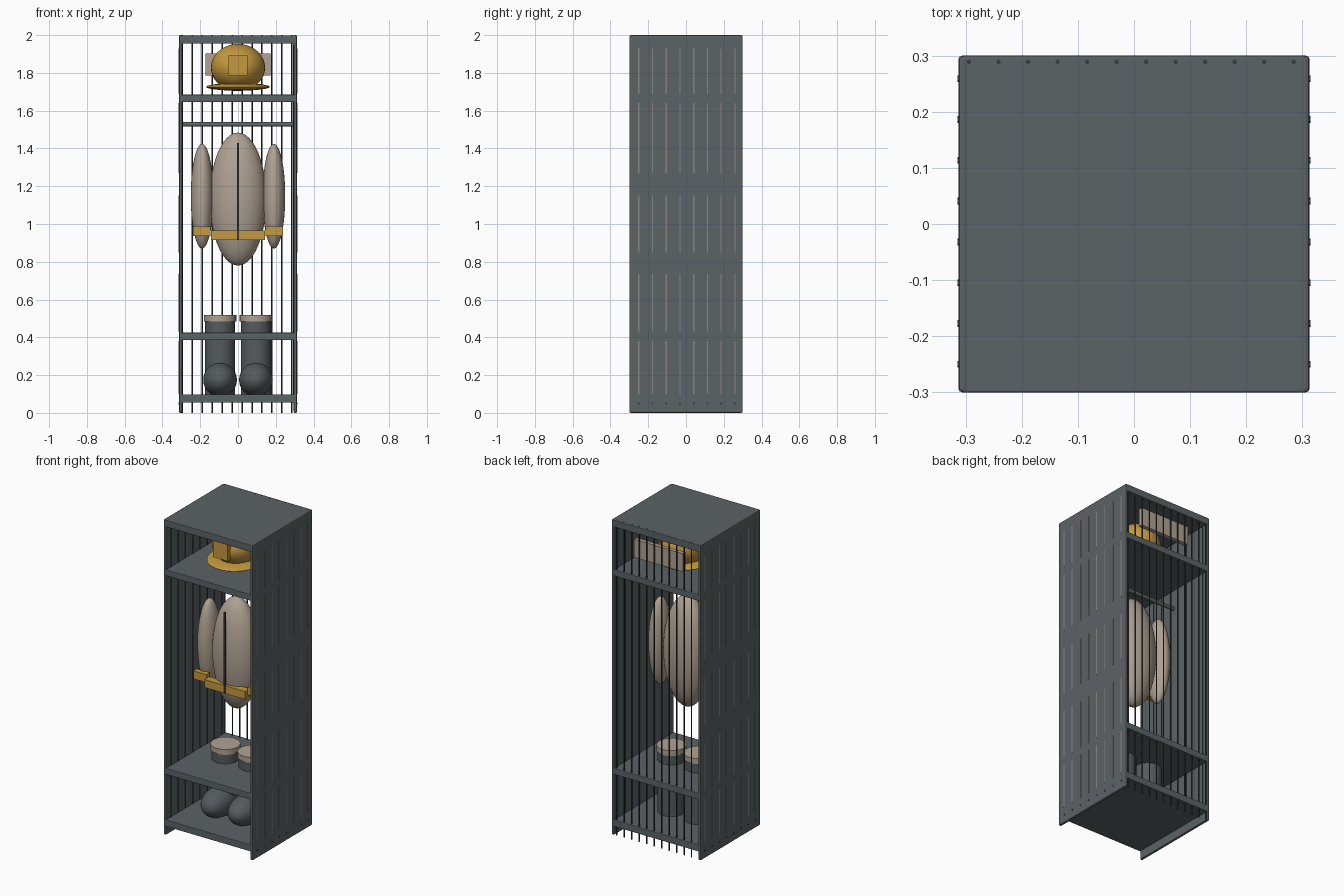
import bpy
import math

if "Cube" in bpy.data.objects:
    bpy.data.objects.remove(bpy.data.objects["Cube"], do_unlink=True)


def material(name, r, g, b):
    m = bpy.data.materials.new(name)
    m.use_nodes = True
    m.diffuse_color = (r, g, b, 1)
    bsdf = next(n for n in m.node_tree.nodes if n.type == 'BSDF_PRINCIPLED')
    bsdf.inputs["Base Color"].default_value = (r, g, b, 1)
    return m


STEEL = material("slate steel", 0.105, 0.125, 0.133)
WIRE = material("dark wire", 0.04, 0.045, 0.048)
SEAM = material("pale seam", 0.26, 0.24, 0.22)
CLOTH = material("tan cloth", 0.43, 0.36, 0.29)
GOLD = material("gold yellow", 0.56, 0.32, 0.05)
RUBBER = material("boot rubber", 0.09, 0.105, 0.112)


def finish(name, mat, smooth=False):
    o = bpy.context.object
    o.name = name
    bpy.ops.object.transform_apply(location=False, rotation=True, scale=True)
    o.data.materials.append(mat)
    if smooth:
        bpy.ops.object.shade_smooth_by_angle(angle=math.radians(40))
    return o


def box(name, mat, x, y, z, bevel=0):
    """Box spanning three (low, high) ranges."""
    spans = (x, y, z)
    bpy.ops.mesh.primitive_cube_add(size=1, location=[sum(s) / 2 for s in spans])
    bpy.context.object.scale = [s[1] - s[0] for s in spans]
    o = finish(name, mat)
    if bevel:
        mod = o.modifiers.new("edge", 'BEVEL')
        mod.width = bevel
        mod.segments = 2
    return o


def ball(name, mat, loc, radii):
    bpy.ops.mesh.primitive_uv_sphere_add(segments=40, ring_count=24, location=loc)
    bpy.context.object.scale = radii
    return finish(name, mat, True)


def rod(name, mat, loc, radius, length, sides=32, turn=0):
    bpy.ops.mesh.primitive_cylinder_add(vertices=sides, radius=radius, depth=length,
                                        location=loc, rotation=(0, turn, 0))
    return finish(name, mat, True)


def mirrored(x, s):
    return tuple(sorted((x[0] * s, x[1] * s)))


# Locker frame: shelves, roof and floor
for name, low, high in (("floor", 0.055, 0.098), ("lower_shelf", 0.385, 0.425),
                        ("upper_shelf", 0.645 + 1, 1.685), ("roof", 1.955, 1.999)):
    box(name, STEEL, (-0.306, 0.306), (-0.3, 0.3), (low, high), 0.003)

# Side panels with vertical seams and rivets
seams = ((0.1, 0.38), (0.43, 0.735), (0.85, 1.15), (1.27, 1.64), (1.69, 1.93))
for s, side in ((1, "left"), (-1, "right")):
    box(side + "_panel", STEEL, mirrored((0.295, 0.313), s), (-0.3, 0.3), (0, 2), 0.007)
    for i in range(8):
        y = -0.25 + i * 0.0727
        for span in seams:
            box(side + "_seam", SEAM, mirrored((0.31, 0.3145), s),
                (y - 0.003, y + 0.003), span)
        rod(side + "_rivet", WIRE, (0.31 * s, y, 0.05), 0.006, 0.009, 12, math.pi / 2)
        rod(side + "_inner_wire", WIRE, (0.295 * s, y, 1.02), 0.003, 1.86, 8)

# Back wires and hanging rail
for i in range(12):
    rod("back_wire", WIRE, (-0.294 + i * 0.0526, 0.289, 1), 0.004, 2, 8)
rod("hanging_rail", STEEL, (0, 0, 1.527), 0.012, 0.6, 24, math.pi / 2)

# Coat
ball("coat_body", CLOTH, (0, -0.015, 1.132), (0.15, 0.115, 0.352))
box("coat_zip", WIRE, (-0.005, 0.005), (-0.138, -0.126), (0.915, 1.43))
box("coat_band", GOLD, (-0.143, 0.143), (-0.133, -0.085), (0.915, 0.965))

# Sleeves and boots
for s, side in ((1, "left"), (-1, "right")):
    ball(side + "_sleeve", CLOTH, (0.19 * s, -0.015, 1.147), (0.06, 0.085, 0.277))
    box(side + "_sleeve_band", GOLD, mirrored((0.145, 0.237), s),
        (-0.11, -0.075), (0.936, 0.986))
    rod(side + "_boot_shaft", RUBBER, (0.095 * s, 0.01, 0.307), 0.08, 0.42)
    rod(side + "_boot_cuff", CLOTH, (0.095 * s, 0.01, 0.502), 0.086, 0.034)
    ball(side + "_boot_toe", RUBBER, (0.095 * s, -0.05, 0.175), (0.089, 0.14, 0.089))

# Helmet with brim, front shield and neck cloth
ball("helmet_shell", GOLD, (0, 0, 1.828), (0.143, 0.165, 0.125))
ball("helmet_brim", GOLD, (0, -0.01, 1.726), (0.168, 0.185, 0.02))
box("helmet_shield", GOLD, (-0.051, 0.051), (-0.18, -0.13), (1.785, 1.892))
box("neck_cloth", CLOTH, (-0.172, 0.172), (0.25, 0.276), (1.787, 1.902))
